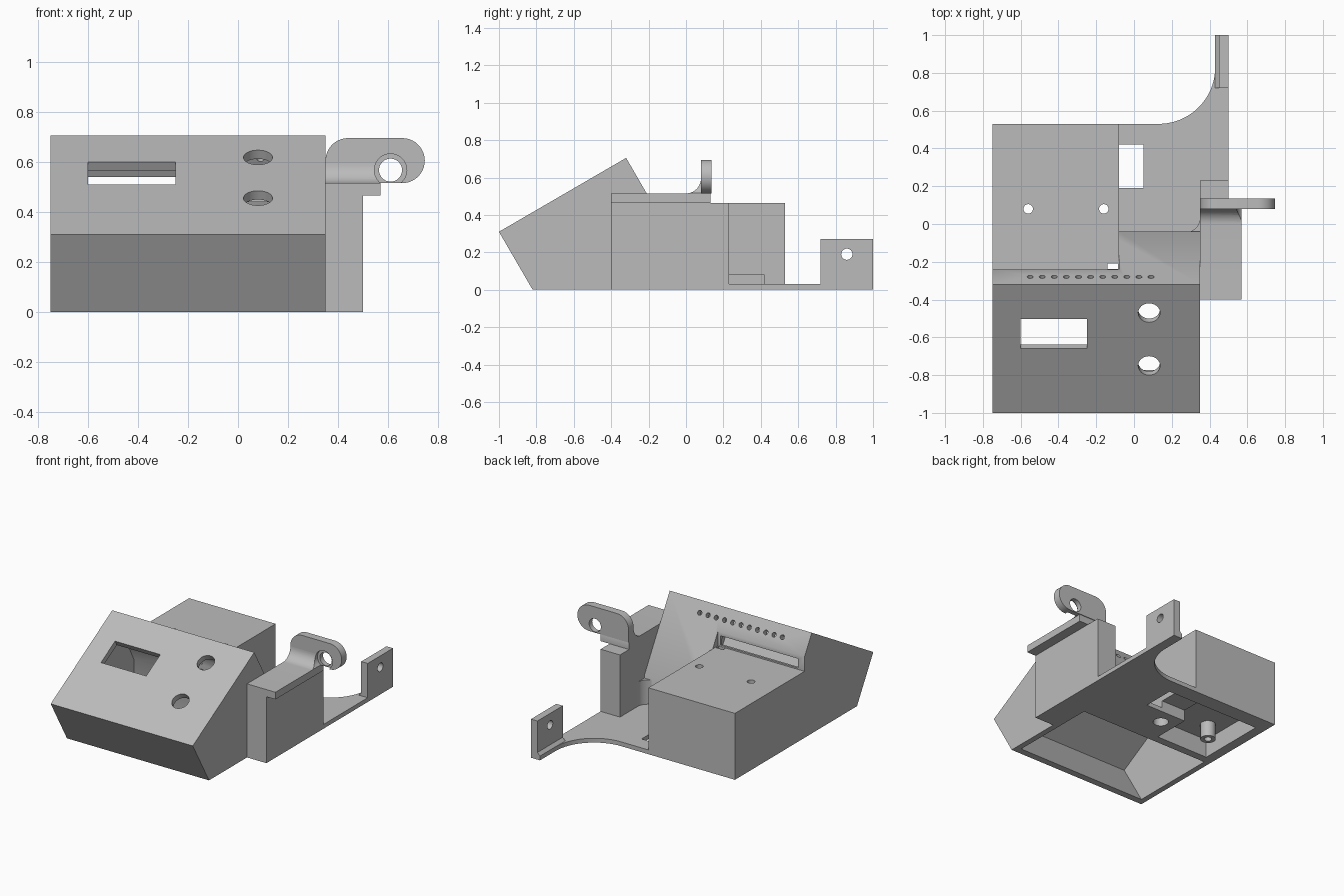
import bpy, bmesh
from math import radians, sin, cos, pi
from mathutils import Matrix, Vector

old = bpy.data.objects.get("Cube")
if old:
    bpy.data.objects.remove(old, do_unlink=True)

grey = bpy.data.materials.new("plain grey")
grey.use_nodes = True
GREY = (0.5, 0.5, 0.5, 1)
grey.diffuse_color = GREY
grey.node_tree.nodes["Principled BSDF"].inputs["Base Color"].default_value = GREY


def finish(name, bm):
    bmesh.ops.recalc_face_normals(bm, faces=bm.faces)
    mesh = bpy.data.meshes.new(name)
    bm.to_mesh(mesh)
    bm.free()
    mesh.materials.append(grey)
    obj = bpy.data.objects.new(name, mesh)
    bpy.context.collection.objects.link(obj)
    return obj


def prism(name, points, axis, lo, hi):
    """Extrude a flat outline along one axis from lo to hi."""
    place = {"x": lambda a, b: (lo, a, b), "y": lambda a, b: (a, lo, b),
             "z": lambda a, b: (a, b, lo)}[axis]
    bm = bmesh.new()
    face = bm.faces.new([bm.verts.new(place(a, b)) for a, b in points])
    out = bmesh.ops.extrude_face_region(bm, geom=[face])
    step = Vector([(hi - lo) * (c == axis) for c in "xyz"])
    moved = [v for v in out["geom"] if isinstance(v, bmesh.types.BMVert)]
    bmesh.ops.translate(bm, verts=moved, vec=step)
    return finish(name, bm)


def box(name, x, y, z):
    return prism(name, [(x[0], y[0]), (x[1], y[0]), (x[1], y[1]), (x[0], y[1])], "z", *z)


def rod(name, centre, radius, length, tilt=0, axis="X", sides=32):
    bm = bmesh.new()
    turn = Matrix.Rotation(radians(tilt), 4, axis)
    bmesh.ops.create_cone(bm, cap_ends=True, segments=sides, radius1=radius, radius2=radius,
                          depth=length, matrix=Matrix.Translation(centre) @ turn)
    return finish(name, bm)


def arc(cx, cy, r, start, end, n=14):
    return [(cx + r * cos(radians(start + (end - start) * i / n)),
             cy + r * sin(radians(start + (end - start) * i / n))) for i in range(n + 1)]


def combine(target, others, operation="DIFFERENCE"):
    for other in others:
        mod = target.modifiers.new("combine", "BOOLEAN")
        mod.operation = operation
        mod.solver = "EXACT"
        mod.object = other
        bpy.context.view_layer.objects.active = target
        bpy.ops.object.modifier_apply(modifier=mod.name)
        bpy.data.objects.remove(other, do_unlink=True)


# Wedge console joined to the rear box
housing = prism("housing", [(-.82, 0), (-1, .31), (-.32, .705), (-.04, .22), (-.04, 0)],
                "x", -.75, .35)
combine(housing, [box("notch", (-.8, -.08), (-.24, .2), (.3, .8))])
combine(housing, [box("rear_box", (-.75, -.08), (-.3, .53), (0, .465))], "UNION")

# Hollow inside of the console, open below
cuts = [prism("cavity", [(-.76, -.02), (-.945, .295), (-.335, .65), (-.255, .51),
                         (-.255, .44), (-.21, .44), (-.136, .3), (-.136, -.02)], "x", -.71, .31)]

# Display window and two button holes, square to the sloped face
window = box("window", (-.6, -.25), (-.09, .09), (-.07, .1))
window.data.transform(Matrix.Translation((0, -.58, .553)) @ Matrix.Rotation(radians(30), 4, "X"))
cuts.append(window)
for y in (-.47, -.75):
    cuts.append(rod("button_hole", (.08, y, .31 + (y + 1) * .58), .058, .2, 30))

# Row of vents and cable slot in the back
for i in range(11):
    cuts.append(rod("vent", (-.55 + .064 * i, -.28, .635), .016, .12, -60, sides=16))
cuts.append(box("cable_slot", (-.7, -.1), (-.3, -.2), (.475, .54)))
cuts.append(box("slot_corner", (-.14, -.085), (-.238, -.21), (.4, .5)))

# Recess under the rear box, cable channel and screw holes
cuts.append(box("recess", (-.68, -.27), (-.08, .42), (-.1, .13)))
cuts.append(box("channel", (-.3, .1), (.19, .42), (-.1, .08)))
cuts.append(rod("counterbore", (-.16, .08, 0), .05, .3))
combine(housing, cuts)
combine(housing, [rod("screw_boss", (-.56, .08, .1), .05, .16)], "UNION")
combine(housing, [rod("screw_hole", (x, .08, .2), .025, .8) for x in (-.56, -.16)])

# Base plate sweeping out to the rear tab
outline = [(-.08, -.1), (.5, -.1), (.5, 1), (.43, 1)] + arc(.13, .83, .3, 0, -90, 20) + [(-.08, .53)]
plate = prism("base_plate", outline, "z", 0, .03)
combine(plate, [box("plate_opening", (-.1, .05), (.19, .42), (-.1, .1)),
                box("console_clearance", (-.2, .31), (-.2, -.136), (-.1, .1))])
rear_tab = box("rear_tab", (.45, .5), (.72, 1), (0, .27))
combine(rear_tab, [rod("tab_hole", (.47, .86, .19), .03, .3, 90, "Y")])
prism("tab_fillet", [(.43, .03), (.45, .03), (.45, .05)], "y", .72, 1)

# Curved corner where the console back meets the side post
prism("corner_fillet", [(.35, -.045), (.27, -.045)] + arc(.27, .035, .08, -90, 0, 8),
      "z", 0, .2)

# Side post with overhanging ledge, filleted up to the lug
box("side_post", (.35, .5), (-.4, .23), (0, .465))
prism("ledge", [(-.4, .465), (.13, .465), (.13, .515), (.085, .6)]
      + arc(0, .595, .08, 0, -90, 10) + [(-.4, .515)], "x", .35, .57)

# Lug with a stepped eye hole
lug = prism("lug", [(.35, .515)] + arc(.657, .605, .09, -90, 90, 20)
            + arc(.44, .605, .09, 90, 180, 10), "y", .08, .135)
fillet = bpy.data.objects["ledge"]
combine(fillet, [rod("fillet_eye", (.61, .567, 0), .065, .15, 90)])
combine(lug, [rod("eye_counterbore", (.61, .567, .0), .065, .01, 90)])
combine(fillet, [rod("bore", (.61, .1, .567), .065, .6, 90)])
combine(lug, [rod("eye_step", (.61, .07, .567), .065, .06, 90),
              rod("eye", (.61, .1, .567), .046, .4, 90)])

# Smooth round walls, keep corners crisp
for obj in bpy.context.scene.objects:
    if obj.type == "MESH" and obj.data.materials and obj.data.materials[0] == grey:
        bpy.ops.object.select_all(action="DESELECT")
        obj.select_set(True)
        bpy.context.view_layer.objects.active = obj
        bpy.ops.object.shade_smooth_by_angle(angle=radians(30))
